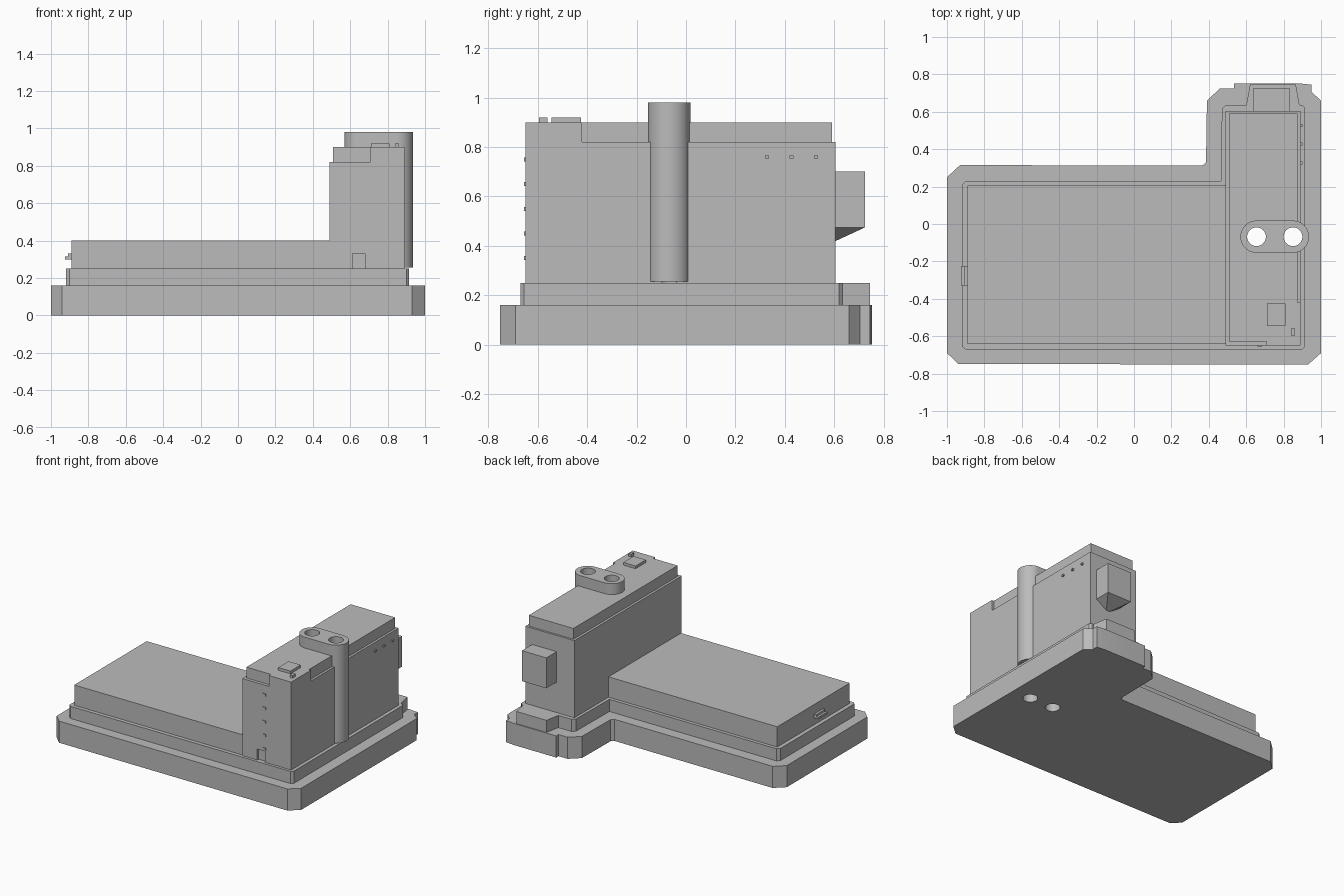
import bpy, bmesh, math

cube = bpy.data.objects.get("Cube")
if cube:
    bpy.data.objects.remove(cube, do_unlink=True)

grey = bpy.data.materials.new("plain grey")
grey.use_nodes = True
colour = (0.5, 0.5, 0.5, 1)
grey.diffuse_color = colour
grey.node_tree.nodes["Principled BSDF"].inputs["Base Color"].default_value = colour


def prism(name, outline, z0, z1):
    """Extrude a flat outline between two heights."""
    bm = bmesh.new()
    face = bm.faces.new([bm.verts.new((x, y, z0)) for x, y in outline])
    up = bmesh.ops.extrude_face_region(bm, geom=[face])
    for v in up["geom"]:
        if isinstance(v, bmesh.types.BMVert):
            v.co.z = z1
    bmesh.ops.recalc_face_normals(bm, faces=bm.faces)
    mesh = bpy.data.meshes.new(name)
    bm.to_mesh(mesh)
    bm.free()
    ob = bpy.data.objects.new(name, mesh)
    bpy.context.collection.objects.link(ob)
    mesh.materials.append(grey)
    return ob


def box(name, x0, x1, y0, y1, z0, z1):
    return prism(name, [(x0, y0), (x1, y0), (x1, y1), (x0, y1)], z0, z1)


def capsule(xa, xb, y, r, n=24):
    """Outline with half-round ends."""
    right = [(xb + r * math.sin(math.pi * i / n), y - r * math.cos(math.pi * i / n)) for i in range(n + 1)]
    left = [(xa - r * math.sin(math.pi * i / n), y + r * math.cos(math.pi * i / n)) for i in range(n + 1)]
    return right + left


def cut(ob, cutter):
    mod = ob.modifiers.new("cut", "BOOLEAN")
    mod.operation = "DIFFERENCE"
    mod.solver = "EXACT"
    mod.object = cutter
    cutter.hide_render = True
    cutter.hide_viewport = True
    cutter.display_type = "WIRE"


# Stepped L-shaped foundation
base = prism("base", [
    (-1, -.69), (-.94, -.748), (.93, -.752), (1, -.69), (1, .66), (.95, .705),
    (.95, .745), (.88, .752), (.62, .752), (.535, .752), (.535, .725), (.46, .725),
    (.39, .66), (.385, .33), (.365, .312), (-.93, .315), (-1, .25)], 0, .16)
plinth = prism("plinth", [
    (-.92, -.655), (-.9, -.67), (.9, -.67), (.915, -.655), (.915, .62), (.9, .635),
    (.885, .635), (.865, .745), (.62, .745), (.6, .635), (.49, .635), (.47, .615),
    (.465, .23), (-.9, .23), (-.92, .21)], .16, .25)

# Building volumes
box("low_block", -.89, .5, -.642, .205, .25, .4)
tower = box("tower", .49, .89, -.65, .605, .25, .82)
cap = prism("tower_cap", [
    (.508, -.627), (.708, -.627), (.708, -.65), (.89, -.65), (.89, -.42),
    (.873, -.42), (.873, .59), (.508, .59)], .82, .9)

# Twin chimney
pipe_x, pipe_y = (.655, .85), -.068
chimney = prism("chimney", capsule(*pipe_x, pipe_y, .086), .255, .98)
for x in pipe_x:
    flue = prism("flue_cutter", capsule(x, x + .0001, pipe_y, .05), -.1, 1.1)
    for ob in (base, plinth, tower, cap, chimney):
        cut(ob, flue)

# Doorway recess
cut(tower, box("door_cutter", .612, .678, -.7, -.635, .24, .33))

# Bay window with tapered bracket beneath
box("bay_window", .635, .835, .6, .725, .475, .7)
bracket = box("bay_bracket", .635, .835, .6, .725, .42, .475)
for v in bracket.data.vertices:
    if v.co.z < .45:
        v.co.y = .6 if v.co.y < .65 else .606
        v.co.x = .735 + (v.co.x - .735) * .15

# Roof fittings
box("roof_hatch", .71, .81, -.545, -.425, .9, .92)
box("roof_vent", .84, .862, -.595, -.56, .9, .92)

# Small fittings on the walls
for i in range(3):
    y = .327 + .1 * i
    box("side_vent", .88, .902, y - .008, y + .008, .753, .765)
for i in range(5):
    z = .35 + .1 * i
    box("front_rung", .66, .685, -.656, -.645, z - .008, z + .008)
box("end_ledge", -.925, -.88, -.33, -.225, .3, .315)
box("end_ledge_top", -.908, -.88, -.33, -.225, .315, .33)

# Smooth the round chimney walls, keep corners sharp
bpy.ops.object.select_all(action="DESELECT")
for ob in (chimney, base, plinth, tower, cap):
    ob.select_set(True)
bpy.context.view_layer.objects.active = chimney
bpy.ops.object.shade_smooth_by_angle(angle=math.radians(30))
